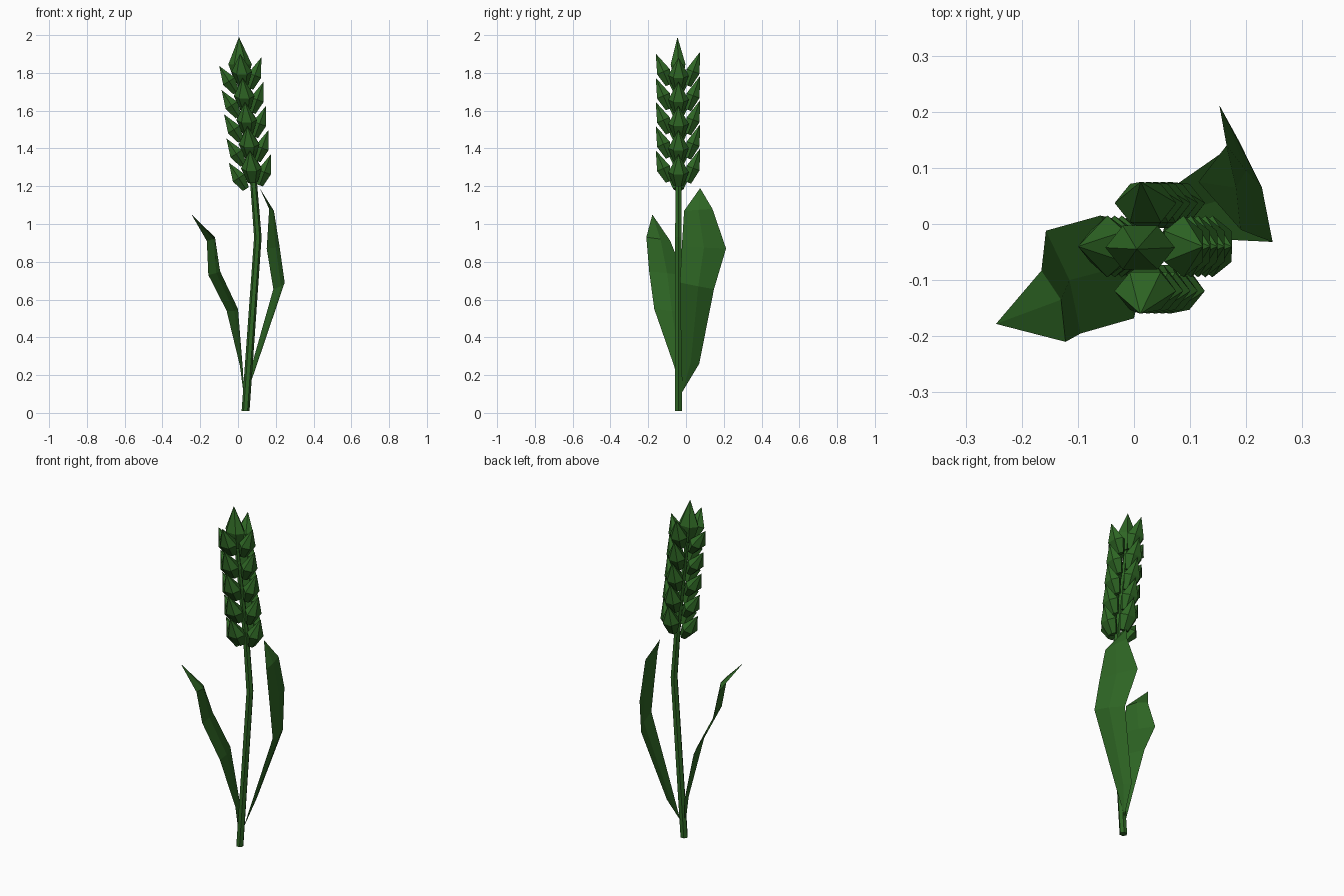
import bpy, bmesh, math
from mathutils import Vector as V

if "Cube" in bpy.data.objects:
    bpy.data.objects.remove(bpy.data.objects["Cube"])

green = bpy.data.materials.new("leaf green")
green.diffuse_color = (0.028, 0.135, 0.018, 1)
green.use_nodes = True
green.node_tree.nodes["Principled BSDF"].inputs["Base Color"].default_value = green.diffuse_color


def finish(bm, name, solid=True):
    if solid:
        bmesh.ops.recalc_face_normals(bm, faces=bm.faces)
    me = bpy.data.meshes.new(name)
    bm.to_mesh(me)
    bm.free()
    me.materials.append(green)
    ob = bpy.data.objects.new(name, me)
    bpy.context.collection.objects.link(ob)
    return ob


def ring(bm, c, u, v, n=6):
    return [bm.verts.new(c + u * math.cos(2 * math.pi * i / n) + v * math.sin(2 * math.pi * i / n))
            for i in range(n)]


def bridge(bm, a, b):
    n = len(a)
    for i in range(n):
        j = (i + 1) % n
        bm.faces.new((a[i], a[j], b[j], b[i]))


# Stem: hexagonal tube along a bent path
bm = bmesh.new()
path = [(0.04, -0.04, 0.01, 0.021), (0.105, -0.04, 0.93, 0.02),
        (0.08, -0.04, 1.25, 0.018), (0.01, -0.04, 1.83, 0.012)]
rings = [ring(bm, V(p[:3]), V((p[3], 0, 0)), V((0, p[3], 0))) for p in path]
for a, b in zip(rings, rings[1:]):
    bridge(bm, a, b)
bm.faces.new(rings[0])
bm.faces.new(rings[-1])
finish(bm, "stem")


# Kernel: narrow base, wide belly, pointed tip
def kernel(bm, base, tip, side, w=0.055, t=0.042, belly=0.42):
    base, tip, side = V(base), V(tip), V(side)
    axis = tip - base
    out = axis.cross(side).normalized()
    r0 = ring(bm, base, side * w * 0.5, out * t * 0.5)
    r1 = ring(bm, base + axis * belly, side * w, out * t)
    bridge(bm, r0, r1)
    bm.faces.new(r0)
    top = bm.verts.new(tip)
    for i in range(6):
        bm.faces.new((r1[i], r1[(i + 1) % 6], top))


def ear_x(z):
    return 0.08 - 0.1 * (z - 1.2)


# Ear: four columns of five kernels and one at the top
bm = bmesh.new()
# direction, first base height, base offset, tip offset, length in z
columns = [((-1, 0), 1.185, 0.04, 0.13, 0.14), ((1, 0), 1.205, 0.035, 0.095, 0.165),
           ((0, -1), 1.225, 0.05, 0.12, 0.165), ((0, 1), 1.22, 0.05, 0.115, 0.18)]
for (dx, dy), z0, r0, r1, h in columns:
    for i in range(5):
        z = z0 + 0.128 * i
        x = ear_x(z)
        tx = x - (0.015 if dy else 0)
        kernel(bm, (x + dx * r0, -0.04 + dy * r0, z),
               (tx + dx * r1, -0.04 + dy * r1, z + h), (abs(dy), abs(dx), 0))
kernel(bm, (0.015, -0.04, 1.75), (0.005, -0.045, 1.99), (1, 0, 0), 0.062, 0.045, 0.4)
finish(bm, "ear_of_grain")


# Leaves: folded strips given as (edge, midrib, edge) rows between two points
def leaf(name, start, rows, end):
    bm = bmesh.new()
    s, e = bm.verts.new(start), bm.verts.new(end)
    grid = [[bm.verts.new(p) for p in r] for r in rows]
    for k in (0, 1):
        bm.faces.new((s, grid[0][k + 1], grid[0][k]))
        for a, b in zip(grid, grid[1:]):
            bm.faces.new((a[k], a[k + 1], b[k + 1], b[k]))
        bm.faces.new((grid[-1][k], grid[-1][k + 1], e))
    finish(bm, name)


leaf("left_leaf", (0.035, -0.04, 0.06), [
    [(0.01, 0.0, 0.25), (0.022, -0.03, 0.25), (0.025, -0.06, 0.24)],
    [(-0.06, 0.015, 0.54), (-0.02, -0.075, 0.54), (0.0, -0.168, 0.55)],
    [(-0.157, -0.012, 0.73), (-0.115, -0.1, 0.74), (-0.095, -0.195, 0.75)],
    [(-0.165, -0.083, 0.91), (-0.13, -0.135, 0.92), (-0.122, -0.21, 0.93)],
], (-0.246, -0.178, 1.05))

leaf("right_leaf", (0.05, -0.02, 0.11), [
    [(0.105, -0.025, 0.27), (0.095, 0.025, 0.265), (0.075, 0.07, 0.26)],
    [(0.247, -0.032, 0.69), (0.228, 0.065, 0.67), (0.187, 0.148, 0.655)],
    [(0.22, -0.022, 0.88), (0.2, 0.095, 0.875), (0.152, 0.212, 0.87)],
    [(0.19, -0.01, 1.07), (0.182, 0.065, 1.075), (0.165, 0.14, 1.08)],
], (0.115, 0.075, 1.19))
